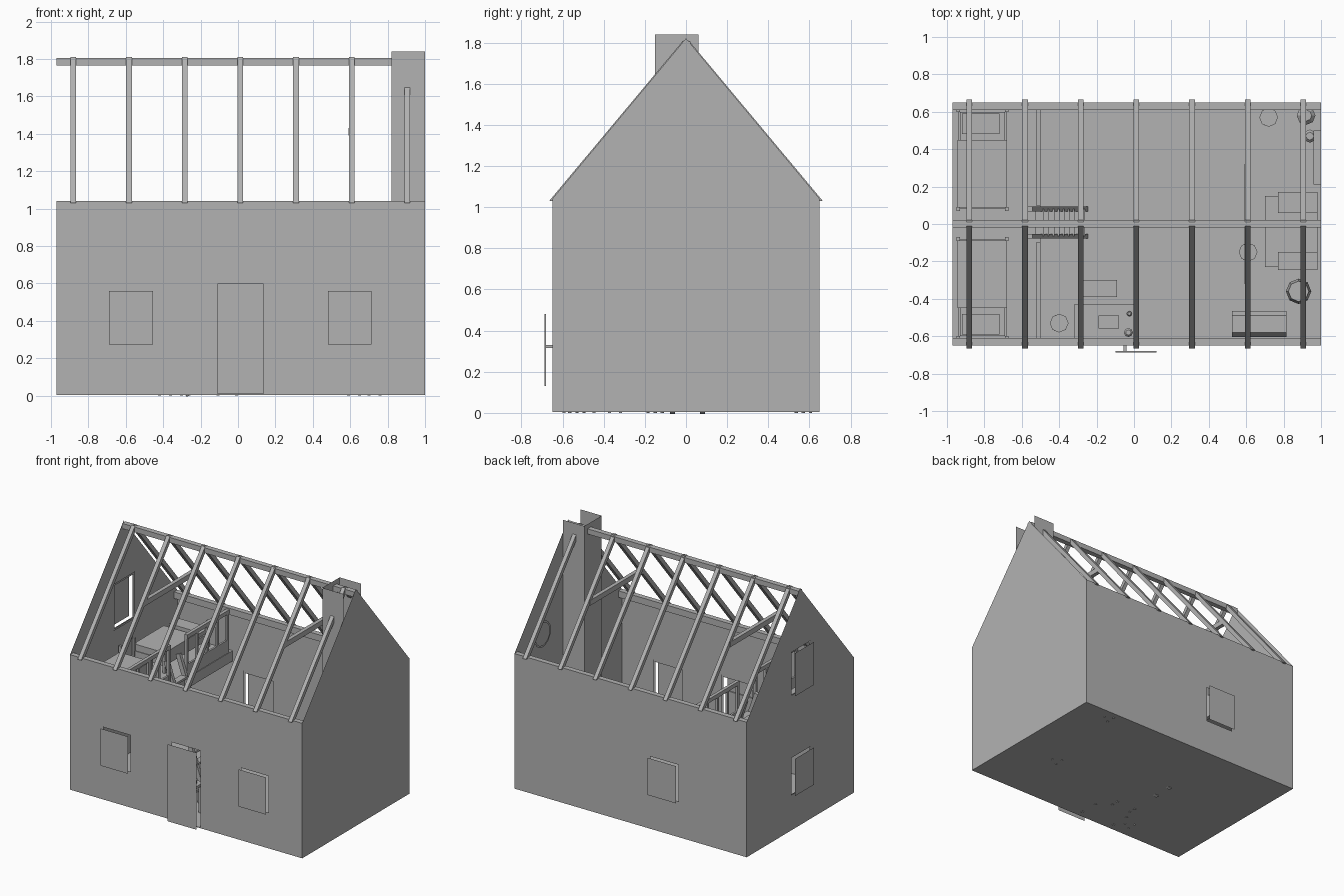
import bpy, bmesh, math
from mathutils import Vector, Matrix

cube = bpy.data.objects.get("Cube")
if cube:
    bpy.data.objects.remove(cube, do_unlink=True)

grey = bpy.data.materials.new("plain_grey")
grey.diffuse_color = (0.45, 0.45, 0.45, 1)
grey.use_nodes = True
grey.node_tree.nodes["Principled BSDF"].inputs["Base Color"].default_value = (0.45, 0.45, 0.45, 1)

W, E, D, FLOOR, EAVE, RIDGE = -0.97, 1.0, 0.65, 0.01, 1.04, 1.82
LOFT, GAP = 0.70, 0.03


def finish(name, bm):
    mesh = bpy.data.meshes.new(name)
    bm.to_mesh(mesh)
    bm.free()
    mesh.materials.append(grey)
    ob = bpy.data.objects.new(name, mesh)
    bpy.context.collection.objects.link(ob)
    return ob


def box(name, x, y, z):
    bm = bmesh.new()
    bmesh.ops.create_cube(bm, size=1)
    for v in bm.verts:
        v.co = [(lo + hi) / 2 + c * (hi - lo) for c, (lo, hi) in zip(v.co, (x, y, z))]
    return finish(name, bm)


def cyl(name, x, y, z0, z1, r, top=None, sides=8):
    bm = bmesh.new()
    bmesh.ops.create_cone(bm, cap_ends=True, segments=sides, radius1=r,
                          radius2=r if top is None else top, depth=z1 - z0,
                          matrix=Matrix.Translation((x, y, (z0 + z1) / 2)))
    return finish(name, bm)


def prism(name, profile, x0, x1):
    # extrude a (y, z) profile along x
    bm = bmesh.new()
    face = bm.faces.new([bm.verts.new((x0, y, z)) for y, z in profile])
    ext = bmesh.ops.extrude_face_region(bm, geom=[face], use_keep_orig=True)
    bmesh.ops.translate(bm, vec=(x1 - x0, 0, 0),
                        verts=[g for g in ext["geom"] if isinstance(g, bmesh.types.BMVert)])
    bmesh.ops.recalc_face_normals(bm, faces=bm.faces)
    return finish(name, bm)


def sheet(name, outline, place, holes=()):
    # flat wall from (u, z) points with rectangular holes (u0, u1, z0, z1)
    bm = bmesh.new()
    bm.faces.new([bm.verts.new((u, 0, z)) for u, z in outline])
    for u0, u1, z0, z1 in holes:
        for co, no in (((u0, 0, 0), (1, 0, 0)), ((u1, 0, 0), (1, 0, 0)),
                       ((0, 0, z0), (0, 0, 1)), ((0, 0, z1), (0, 0, 1))):
            bmesh.ops.bisect_plane(bm, geom=bm.verts[:] + bm.edges[:] + bm.faces[:],
                                   plane_co=co, plane_no=no)
    inside = [f for f in bm.faces for h in holes
              if h[0] < f.calc_center_median().x < h[1] and h[2] < f.calc_center_median().z < h[3]]
    bmesh.ops.delete(bm, geom=inside, context='FACES')
    bmesh.ops.dissolve_limit(bm, angle_limit=0.01, verts=bm.verts, edges=bm.edges)
    for v in bm.verts:
        v.co = place(v.co.x, v.co.z)
    return finish(name, bm)


def rect(u0, u1, z0, z1):
    return [(u0, z0), (u1, z0), (u1, z1), (u0, z1)]


# Outer walls with openings, and the panels standing just outside them
front_holes = [(-0.69, -0.455, 0.275, 0.56), (0.48, 0.715, 0.275, 0.56), (-0.11, 0.135, FLOOR, 0.6)]
back_holes = [(-0.39, -0.15, 0.275, 0.56)]
side_holes = [(-0.12, 0.11, 0.275, 0.56), (-0.12, 0.11, 1.04, 1.37)]
long_wall = rect(W, E, FLOOR, EAVE)
gable = [(-D, FLOOR), (D, FLOOR), (D, EAVE), (0, RIDGE), (-D, EAVE)]
walls = [("front", long_wall, lambda g: lambda u, z: (u, -D - g, z), front_holes),
         ("back", long_wall, lambda g: lambda u, z: (u, D + g, z), back_holes),
         ("right", gable, lambda g: lambda u, z: (W - g, u, z), side_holes),
         ("left", gable, lambda g: lambda u, z: (E + g, u, z), [])]
for name, outline, offset, holes in walls:
    sheet(name + "_wall", outline, offset(0), holes)
    for h in holes:
        is_door = h[2] == FLOOR
        gap = 0.045 if is_door else GAP
        sheet(name + ("_door" if is_door else "_shutter"), rect(*h), offset(gap))
        # thin frame lining the inside of the opening
        t = 0.015
        outer = (h[0] - t, h[1] + t, h[2] - (0 if is_door else t), h[3] + t)
        sheet(name + "_opening_frame", rect(*outer), offset(-0.008), [h])
box("floor", (W, E), (-D, D), (0.005, FLOOR))

# Door brace and its peg, behind the door panel
box("door_brace", (-0.1, 0.12), (-0.688, -0.68), (0.13, 0.48))
box("door_peg", (-0.055, -0.04), (-0.68, -D), (0.315, 0.33))

# Roof timbers
for s in (-1, 1):
    box("wall_plate", (W, E), sorted((s * 0.61, s * D)), (0.99, EAVE))
box("ridge_beam", (W, E), (-0.018, 0.022), (1.765, 1.805))
for i in range(7):
    x = -0.88 + i * 0.2975
    for s in (-1, 1):
        prism("rafter", [(s * 0.665, 1.03), (s * 0.625, 1.03), (s * 0.012, 1.765), (s * 0.012, 1.812)],
              x - 0.015, x + 0.015)
for x in (-0.585, 0.605):
    box("collar_tie", (x - 0.015, x + 0.015), (-0.32, 0.32), (1.39, 1.43))

# Open-backed chimney against the left gable
for y in (-0.15, 0.06):
    sheet("chimney_side", rect(0.82, E, FLOOR, 1.84), lambda u, z, y=y: (u, y, z))
sheet("chimney_face", rect(-0.15, 0.06, 0.35, 1.84), lambda u, z: (0.82, u, z))

# Hearth
box("hearth_slab", (0.7, 0.98), (-0.23, 0.15), (FLOOR, 0.05))
for y in (-0.245, 0.13):
    box("hearth_pillar", (0.77, 0.98), (y, y + 0.04), (0.05, 0.33))
box("hearth_mantel", (0.77, 0.98), (-0.245, -0.15), (0.33, 0.37))
box("hearth_mantel", (0.77, 0.98), (0.06, 0.17), (0.33, 0.37))

# Loft with edge beam and railings
box("loft_floor", (W, -0.5), (-D, D), (LOFT - 0.03, LOFT))
box("loft_beam", (-0.53, -0.5), (-D, D), (LOFT - 0.08, LOFT - 0.03))
for s in (-1, 1):
    box("loft_rail", (-0.525, -0.5), sorted((s * 0.1, s * 0.61)), (1.0, 1.03))
    box("loft_kickboard", (-0.52, -0.505), sorted((s * 0.1, s * 0.61)), (LOFT, 0.8))
    for i in range(5):
        y = s * (0.11 + i * 0.122)
        box("loft_post", (-0.522, -0.503), (y - 0.01, y + 0.01), (LOFT, 1.0))

# Ladder up to the loft
bottom, top = Vector((-0.26, 0, 0)), Vector((-0.56, 0, 0.88))
for y in (-0.065, 0.08):
    bm = bmesh.new()
    bmesh.ops.create_cube(bm, size=1, matrix=Matrix.Diagonal((0.035, 0.025, (top - bottom).length, 1)))
    ob = finish("ladder_rail", bm)
    ob.location = (bottom + top) / 2 + Vector((0, y, 0))
    ob.rotation_euler.y = math.atan2(top.x - bottom.x, top.z)
for i in range(1, 10):
    p = bottom.lerp(top, i / 11)
    box("ladder_step", (p.x - 0.025, p.x + 0.025), (-0.065, 0.08), (p.z - 0.008, p.z + 0.008))

# Two beds in the loft, mirrored
for s in (-1, 1):
    def span(a, b):
        return sorted((s * a, s * b))
    box("bed_frame", (-0.94, -0.68), span(0.08, 0.61), (LOFT + 0.05, LOFT + 0.1))
    box("bed_mattress", (-0.93, -0.69), span(0.09, 0.6), (LOFT + 0.1, LOFT + 0.13))
    box("bed_blanket", (-0.945, -0.68), span(0.085, 0.45), (LOFT + 0.08, LOFT + 0.15))
    box("bed_pillow", (-0.92, -0.72), span(0.48, 0.59), (LOFT + 0.13, LOFT + 0.16))
    for x in (-0.95, -0.69):
        for y in (0.07, 0.6):
            box("bed_post", (x, x + 0.02), span(y, y + 0.02), (LOFT, LOFT + 0.2))


def legged(name, x, y, z, thick, leg=0.015):
    box(name + "_top", x, y, (z - thick, z))
    for lx in (x[0] + 0.01, x[1] - 0.01 - leg):
        for ly in (y[0] + 0.01, y[1] - 0.01 - leg):
            box(name + "_leg", (lx, lx + leg), (ly, ly + leg), (0, z - thick))


def stool(x, y):
    cyl("stool_seat", x, y, 0.12, 0.14, 0.05)
    for i in range(3):
        a = i * math.tau / 3
        cyl("stool_leg", x + 0.04 * math.cos(a), y + 0.04 * math.sin(a), 0, 0.12, 0.008)


# Ground floor furniture
legged("table", (-0.32, 0.01), (-0.61, -0.43), 0.24, 0.02)
legged("bench", (-0.29, -0.09), (-0.39, -0.3), 0.13, 0.02)
for x, y in ((-0.4, -0.53), (0.61, -0.15), (0.72, 0.57)):
    stool(x, y)
box("chest_body", (0.53, 0.81), (-0.6, -0.47), (FLOOR, 0.13))
prism("chest_lid", [(-0.605, 0.13), (-0.465, 0.13), (-0.49, 0.17), (-0.58, 0.17)], 0.525, 0.815)
cyl("barrel_lower", 0.88, -0.36, FLOOR, 0.1, 0.055, 0.068)
cyl("barrel_upper", 0.88, -0.36, 0.1, 0.19, 0.068, 0.055)
for x, y, z, r in ((0.92, 0.58, FLOOR, 0.05), (0.94, 0.47, FLOOR, 0.035),
                   (-0.03, -0.58, 0.24, 0.024), (-0.025, -0.48, 0.24, 0.014)):
    cyl("pot_body", x, y, z, z + r * 1.6, r * 0.7, r)
    cyl("pot_neck", x, y, z + r * 1.6, z + r * 2, r, r * 0.6)
box("serving_board", (-0.19, -0.08), (-0.56, -0.49), (0.24, 0.25))
box("back_shelf", (0.64, 0.85), (0.61, D), (0.45, 0.465))
box("side_shelf", (0.96, E), (0.21, 0.5), (0.45, 0.465))

# Hoop hung on the left gable
bm = bmesh.new()
ring = [[bm.verts.new((0.985, 0.33 + r * math.cos(a), 1.07 + r * math.sin(a)))
         for a in (i * math.tau / 16 for i in range(16))] for r in (0.085, 0.1)]
for i in range(16):
    j = (i + 1) % 16
    bm.faces.new((ring[0][i], ring[0][j], ring[1][j], ring[1][i]))
finish("wall_hoop", bm)
